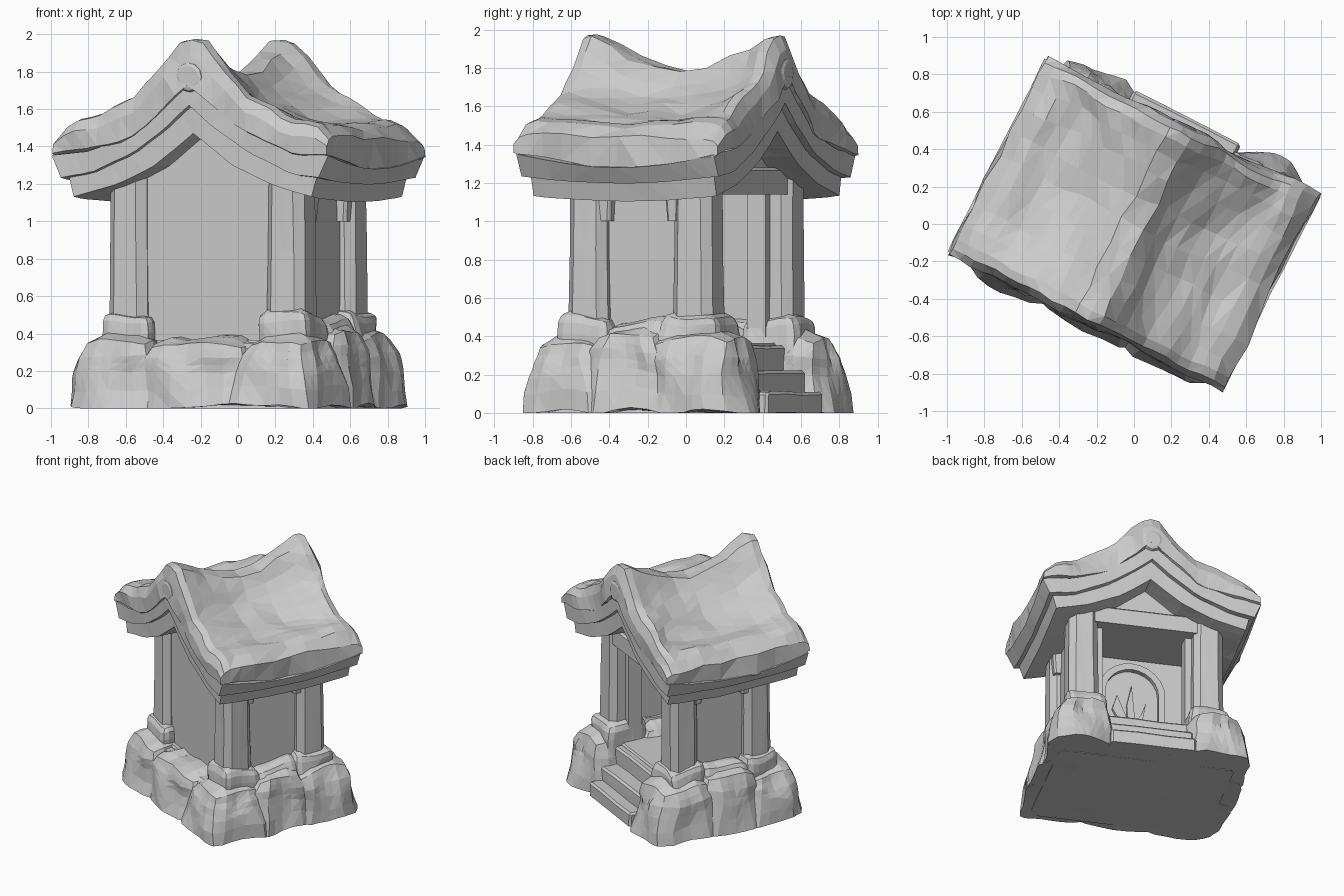
import bpy, bmesh, math
from mathutils import Matrix, Vector, noise

if "Cube" in bpy.data.objects:
    bpy.data.objects.remove(bpy.data.objects["Cube"])

stone = bpy.data.materials.new("pale_stone")
stone.use_nodes = True
GREY = (0.6, 0.6, 0.6, 1)
stone.diffuse_color = GREY
stone.node_tree.nodes["Principled BSDF"].inputs["Base Color"].default_value = GREY
TURN = Matrix.Rotation(math.radians(-26.6), 4, 'Z')


def finish(bm, name, rough=0.0, freq=4.0):
    """Roughen, turn into place and link as a flat shaded object."""
    if rough:
        bmesh.ops.triangulate(bm, faces=[f for f in bm.faces if len(f.verts) < 5])
        for v in bm.verts:
            v.co += noise.noise_vector(v.co * freq) * rough
            v.co.z = max(v.co.z, 0)
    bmesh.ops.recalc_face_normals(bm, faces=bm.faces)
    bm.transform(TURN)
    mesh = bpy.data.meshes.new(name)
    bm.to_mesh(mesh)
    bm.free()
    mesh.materials.append(stone)
    ob = bpy.data.objects.new(name, mesh)
    bpy.context.collection.objects.link(ob)
    return ob


def block(name, x, y, z, taper=1.0, bevel=0.0, cuts=0, rough=0.0, segments=1):
    """Box between (min, max) pairs, narrowed toward the top."""
    bm = bmesh.new()
    bmesh.ops.create_cube(bm, size=1)
    if cuts:
        bmesh.ops.subdivide_edges(bm, edges=bm.edges[:], cuts=cuts, use_grid_fill=True)
    for v in bm.verts:
        k = 1 + (taper - 1) * (v.co.z + 0.5)
        v.co = Vector((sum(x) / 2 + v.co.x * k * (x[1] - x[0]),
                       sum(y) / 2 + v.co.y * k * (y[1] - y[0]),
                       sum(z) / 2 + v.co.z * (z[1] - z[0])))
    if bevel:
        sharp = [e for e in bm.edges if e.calc_face_angle(0) > 0.6
                 and max(v.co.z for v in e.verts) > z[0] + 0.001]
        bmesh.ops.bevel(bm, geom=sharp, offset=bevel, segments=segments,
                        profile=0.5, affect='EDGES')
    if segments > 1:
        bmesh.ops.subdivide_edges(bm, edges=bm.edges[:], cuts=1, use_grid_fill=True)
    return finish(bm, name, rough)


def rock(name, x, y, top, bottom=0.0, bevel=0.12, taper=0.77):
    return block(name, x, y, (bottom, top), taper, bevel, 1, 0.045, 2)


def extrude_outline(name, outline, y0, y1):
    """Upright plate from an x-z outline."""
    bm = bmesh.new()
    face = bm.faces.new([bm.verts.new((x, y0, z)) for x, z in outline])
    out = bmesh.ops.extrude_face_region(bm, geom=[face])["geom"]
    for v in out:
        if isinstance(v, bmesh.types.BMVert):
            v.co.y = y1
    return finish(bm, name)


def curve_at(points, u):
    u = abs(u)
    for (a, za), (b, zb) in zip(points, points[1:]):
        if u <= b:
            return za + (zb - za) * (u - a) / (b - a)
    return points[-1][1]


# Half profiles of the stacked roof layers: distance from ridge, height
ROOF = [(0, 2.0), (.07, 1.985), (.13, 1.9), (.2, 1.81), (.34, 1.69), (.56, 1.57),
        (.7, 1.545), (.77, 1.5), (.82, 1.43)]
TRIM_TOP = [(0, 1.74), (.15, 1.6), (.35, 1.44), (.6, 1.32), (.83, 1.28)]
TRIM_LOW = [(0, 1.62), (.15, 1.49), (.35, 1.35), (.6, 1.23), (.83, 1.19)]
BOARD_LOW = [(0, 1.47), (.23, 1.29), (.45, 1.18), (.72, 1.1)]


def roof_layer(name, top, low, wide, depth, sag, lift, rounded, rough, n=24):
    """Loft a curved gable section along the ridge; pairs are (top, low)."""
    bm = bmesh.new()
    rings = []
    stations = [-1, -.95, -.86, -.7, -.5, -.25, 0, .25, .5, .7, .86, .95, 1]
    for t in stations:
        end = t * t
        pull = {1: .45, .95: .1}.get(abs(t), 0) if rounded else 0
        ring = []
        for i in range(n + 1):
            s = 2 * i / n - 1
            base = curve_at(low, s * wide[0]) + lift[1] * end * abs(s)
            z = curve_at(top, s * wide[0]) + lift[0] * end * abs(s)
            z -= sag * (1 - abs(s)) * max(0, 1 - end * 1.2)
            ring.append(bm.verts.new((s * wide[0], t * depth, z + (base - z) * pull)))
        for i in range(n, -1, -1):
            s = 2 * i / n - 1
            z = curve_at(low, s * wide[1]) + lift[1] * end * abs(s)
            ring.append(bm.verts.new((s * wide[1], t * depth, z)))
        rings.append(ring)
    for a, b in zip(rings, rings[1:]):
        for i in range(len(a)):
            j = (i + 1) % len(a)
            bm.faces.new((a[i], a[j], b[j], b[i]))
    m = 2 * n + 1
    for ring in (rings[0], rings[-1]):
        for i in range(n):
            bm.faces.new((ring[i], ring[i + 1], ring[m - i - 1], ring[m - i]))
    return finish(bm, name, rough, 5)


roof_layer("roof_top", ROOF, TRIM_TOP, (.815, .815), .59, .22, (0, .07), True, .035)
roof_layer("roof_trim", TRIM_TOP, TRIM_LOW, (.825, .77), .575, .03, (.07, .03), False, .008)
roof_layer("roof_board", TRIM_LOW, BOARD_LOW, (.74, .71), .535, .02, (.03, .03), False, .006)

# Rounded caps at both ridge ends
for side, label in ((-1, "front"), (1, "back")):
    bm = bmesh.new()
    bmesh.ops.create_cone(bm, cap_ends=True, segments=12, radius1=.085, radius2=.085, depth=.12,
                          matrix=Matrix.Translation((0, side * .54, 1.77))
                          @ Matrix.Rotation(math.pi / 2, 4, 'X'))
    rim = [e for e in bm.edges if e.calc_face_angle(0) > 1]
    bmesh.ops.bevel(bm, geom=rim, offset=.025, segments=2, profile=.5, affect='EDGES')
    finish(bm, label + "_ridge_cap", .01)

# Pillars on rough stone pads, with small eave brackets on the long sides
for sx, lx in ((-1, "right"), (1, "left")):
    for sy, ly, cy, half in ((-1, "front", -.3, .165), (1, "back", .31, .175)):
        cx = sx * .47
        label = ly + "_" + lx
        block(label + "_pillar", (cx - .115, cx + .115), (cy - .115, cy + .115),
              (.4, 1.3), .93, .045, 1, .008)
        rock(label + "_pad", (cx - half, cx + half), (cy - half, cy + half), .51, .2, .05, .85)
        block(label + "_bracket", (sx * .51 - .05, sx * .51 + .05),
              (sy * .2 - .035, sy * .2 + .035), (1.0, 1.2), 1.3, .015)
    # Side wall, door jamb and the side boulders
    block(lx + "_wall", (sx * .47 - .04, sx * .47 + .04), (-.32, .32), (.3, 1.25))
    block(lx + "_door_jamb", (sx * .375 - .065, sx * .375 + .065), (.2, .31), (.35, 1.25))
    spans = [sorted((sx * .755, sx * inner)) for inner in (.2, .26)]
    rock(lx + "_back_boulder", spans[1], (.06, .65), .43, bevel=.14, taper=.8)
    rock(lx + "_middle_boulder", spans[0], (-.29, .26), .45)
    rock(lx + "_front_boulder", spans[0], (-.63, -.08), .4)
    rock(lx + "_ledge_stone", (sx * .5 - .14, sx * .5 + .14), (-.24, .24), .48, .2, .06)

# Front boulder, foundation and floor
rock("front_middle_boulder", (-.36, .36), (-.62, -.1), .38, taper=.84)
block("foundation", (-.66, .66), (-.56, .42), (0, .35), .86, .03)
block("floor", (-.42, .42), (-.4, .37), (.3, .365), 1, .012)

# Entrance steps
for i, (edge, top) in enumerate(((.64, .11), (.54, .22), (.42, .35))):
    block("step_%d" % (i + 1), (-.32, .32), (.2, edge), (0, top), 1, .015, 2, .008)

# Closed front wall and the gable panel above the entrance
gable = [(-.45, 1.22), (.45, 1.22), (.23, 1.36), (0, 1.54), (-.23, 1.36)]
extrude_outline("front_wall", [(-.45, .33), (.45, .33)] + gable[1:] + gable[:1], -.36, -.3)
extrude_outline("back_gable_panel", gable, .3, .35)
block("lintel", (-.46, .46), (.3, .4), (1.14, 1.28), 1, .015)
block("ceiling", (-.44, .44), (-.3, .33), (1.14, 1.2))
block("inner_wall", (-.44, .44), (-.16, -.1), (.33, 1.16))


# Arched niche with a small carved sprig on the inner wall
def arch(radius):
    arc = [(radius * math.cos(math.pi * i / 12), .84 + radius * math.sin(math.pi * i / 12))
           for i in range(13)]
    return [(radius, .36)] + arc + [(-radius, .36)]


extrude_outline("niche_frame", arch(.25) + arch(.2)[::-1], -.11, -.06)
for lean, height in ((-.11, .2), (0, .33), (.11, .24)):
    extrude_outline("carved_leaf", [(lean * .4 - .03, .58), (lean * .4 + .03, .58),
                                    (lean + .035, .58 + height * .5), (lean, .58 + height)], -.11, -.075)
